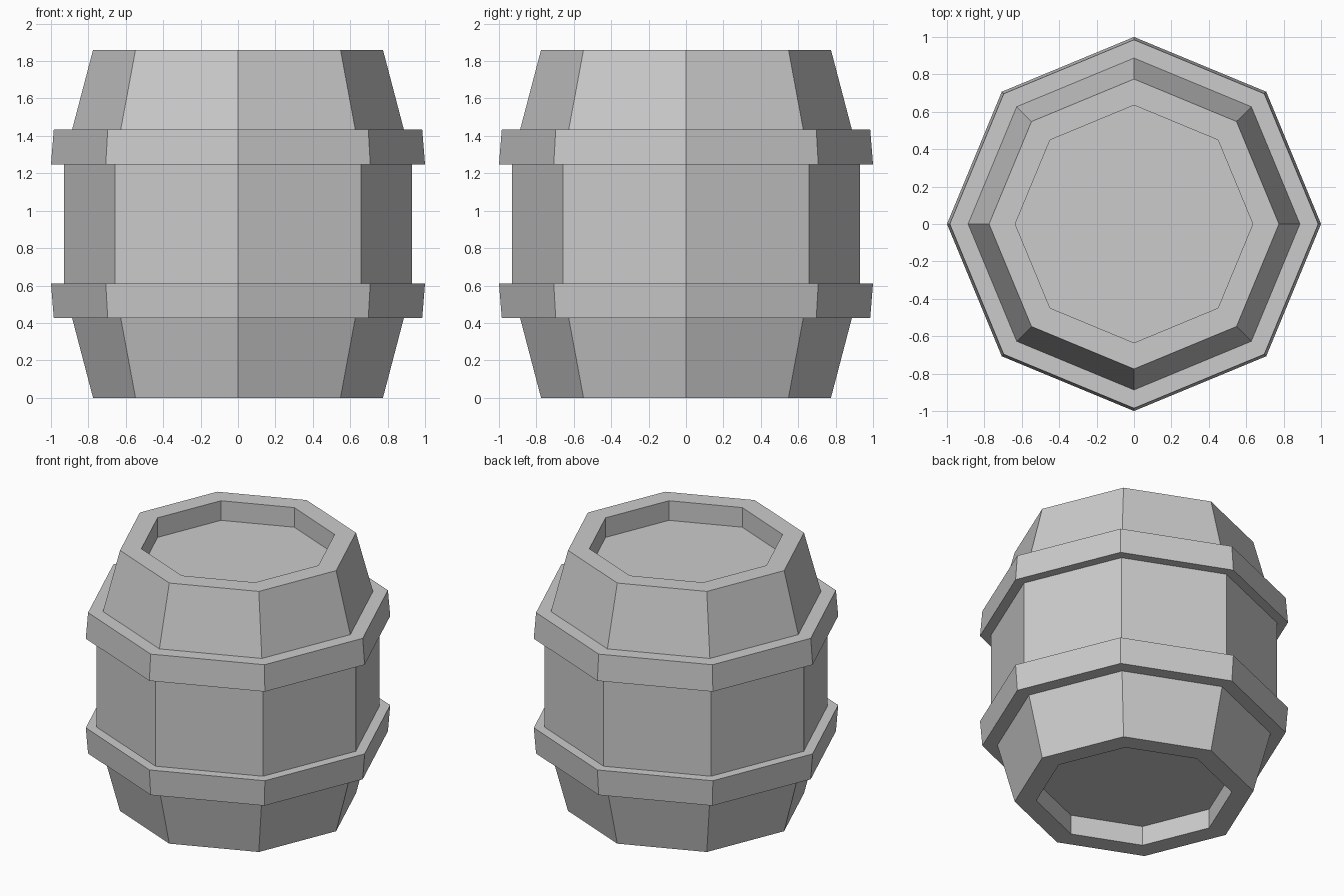
import bpy, bmesh
from math import cos, sin, tau

if "Cube" in bpy.data.objects:
    bpy.data.objects.remove(bpy.data.objects["Cube"])

SIDES = 8
HEIGHT = 1.86


def lathe(name, profile, closed=False):
    """Spin an (radius, z) profile into an eight-sided flat-shaded object."""
    bm = bmesh.new()
    rings = [[bm.verts.new((r * cos(tau * i / SIDES), r * sin(tau * i / SIDES), z))
              for i in range(SIDES)] for r, z in profile]
    pairs = list(zip(rings, rings[1:]))
    if closed:
        pairs.append((rings[-1], rings[0]))
    for a, b in pairs:
        for i in range(SIDES):
            j = (i + 1) % SIDES
            bm.faces.new((a[i], a[j], b[j], b[i]))
    if not closed:
        bm.faces.new(rings[0][::-1])
        bm.faces.new(rings[-1])
    bmesh.ops.recalc_face_normals(bm, faces=bm.faces)
    mesh = bpy.data.meshes.new(name)
    bm.to_mesh(mesh)
    bm.free()
    obj = bpy.data.objects.new(name, mesh)
    bpy.context.collection.objects.link(obj)
    return obj


def flip(profile):
    """Mirror a profile about mid height."""
    return [(r, HEIGHT - z) for r, z in reversed(profile)]


# Barrel body with a recessed head at each end
lower = [(0.635, 0.14), (0.635, 0), (0.775, 0), (0.887, 0.427), (0.93, 0.612)]
lathe("barrel_body", lower + flip(lower))

# Raised hoops, seated just inside the staves
hoop = [(0.87, 0.427), (0.985, 0.427), (1.0, 0.612), (0.91, 0.612)]
lathe("lower_hoop", hoop, closed=True)
lathe("upper_hoop", flip(hoop), closed=True)
